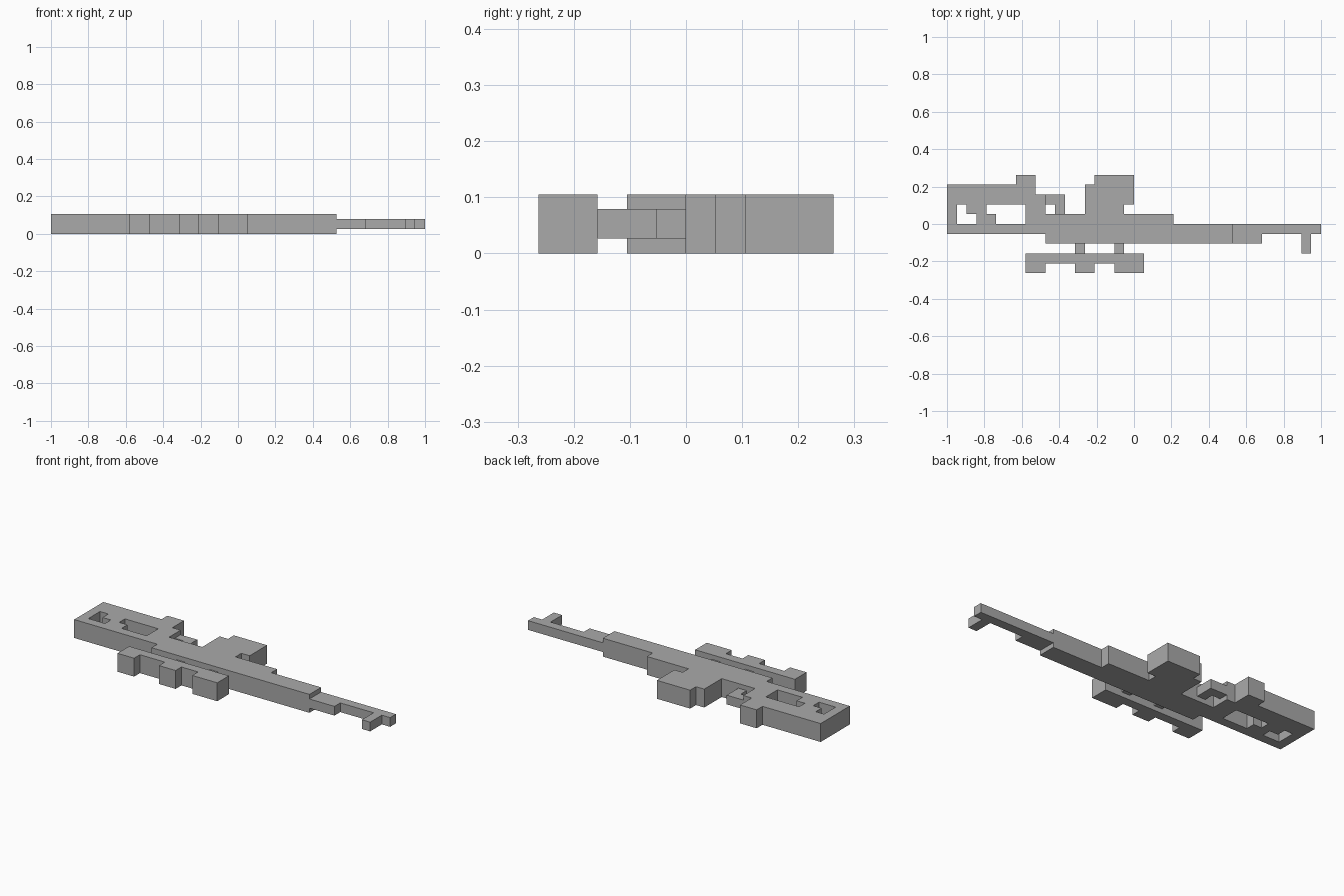
import bpy
import bmesh

if "Cube" in bpy.data.objects:
    bpy.data.objects.remove(bpy.data.objects["Cube"], do_unlink=True)

CELL = 2 / 38          # the whole shape sits on a square grid
HALF_LENGTH, HALF_WIDTH = 19, 5
THICK = (0, 2)         # bottom and top, in cells
THIN = (0.5, 1.5)

grey = bpy.data.materials.new("plain grey")
grey.use_nodes = True
grey.diffuse_color = (0.4, 0.4, 0.4, 1)
grey.node_tree.nodes["Principled BSDF"].inputs["Base Color"].default_value = grey.diffuse_color


def slab(name, loops, span):
    """Extrude an outline, with any further loops as holes, between two heights."""
    curve = bpy.data.curves.new(name + " profile", "CURVE")
    curve.dimensions = "2D"
    curve.fill_mode = "BOTH"
    curve.extrude = (span[1] - span[0]) / 2 * CELL
    for loop in loops:
        spline = curve.splines.new("POLY")
        spline.points.add(len(loop) - 1)
        spline.use_cyclic_u = True
        for point, (x, y) in zip(spline.points, loop):
            point.co = ((x - HALF_LENGTH) * CELL, (y - HALF_WIDTH) * CELL, 0, 1)
    helper = bpy.data.objects.new(name + " helper", curve)
    mesh = bpy.data.meshes.new_from_object(helper)
    bpy.data.objects.remove(helper)
    bpy.data.curves.remove(curve)

    bm = bmesh.new()
    bm.from_mesh(mesh)
    bmesh.ops.remove_doubles(bm, verts=bm.verts, dist=0.0001)
    bmesh.ops.translate(bm, verts=bm.verts, vec=(0, 0, sum(span) / 2 * CELL))
    bmesh.ops.recalc_face_normals(bm, faces=bm.faces)
    for face in bm.faces:
        face.smooth = False
    bm.to_mesh(mesh)
    bm.free()
    mesh.materials.clear()
    mesh.materials.append(grey)
    obj = bpy.data.objects.new(name, mesh)
    bpy.context.collection.objects.link(obj)
    return obj


def rect(x0, x1, y0, y1):
    return [(x0, y0), (x1, y0), (x1, y1), (x0, y1)]


# Stock with a stepped rear hole and a stepped grip hole
stock = [(0, 4), (10, 4), (10, 8), (9, 8), (9, 10), (7, 10), (7, 9), (0, 9)]
rear_hole = [(1, 5), (3, 5), (3, 6), (2, 6), (2, 7), (1, 7)]
grip_hole = [(5, 5), (8, 5), (8, 7), (4, 7), (4, 6), (5, 6)]
slab("stock", [stock, rear_hole, grip_hole], THICK)

# Receiver and magazine
slab("receiver", [[(10, 3), (29, 3), (29, 5), (23, 5), (23, 6), (10, 6)]], THICK)
slab("magazine", [[(14, 6), (18, 6), (18, 7), (19, 7), (19, 10),
                   (15, 10), (15, 9), (14, 9)]], THICK)

# Thin trigger guard
slab("trigger_guard", [[(11, 6), (12, 6), (12, 8), (10, 8), (10, 7), (11, 7)]], THIN)

# Barrel with its front sight
slab("barrel", [[(29, 3), (32, 3), (32, 4), (36, 4), (36, 2), (37, 2),
                 (37, 4), (38, 4), (38, 5), (29, 5)]], THIN)

# Scope: a long tube with three raised blocks
slab("scope", [[(8, 0), (10, 0), (10, 1), (13, 1), (13, 0), (15, 0),
                (15, 1), (17, 1), (17, 0), (20, 0), (20, 2), (8, 2)]], THICK)

# Scope mounts
for label, x in (("rear", 13), ("front", 17)):
    slab(label + "_scope_mount", [rect(x, x + 1, 2, 3)], THIN)
